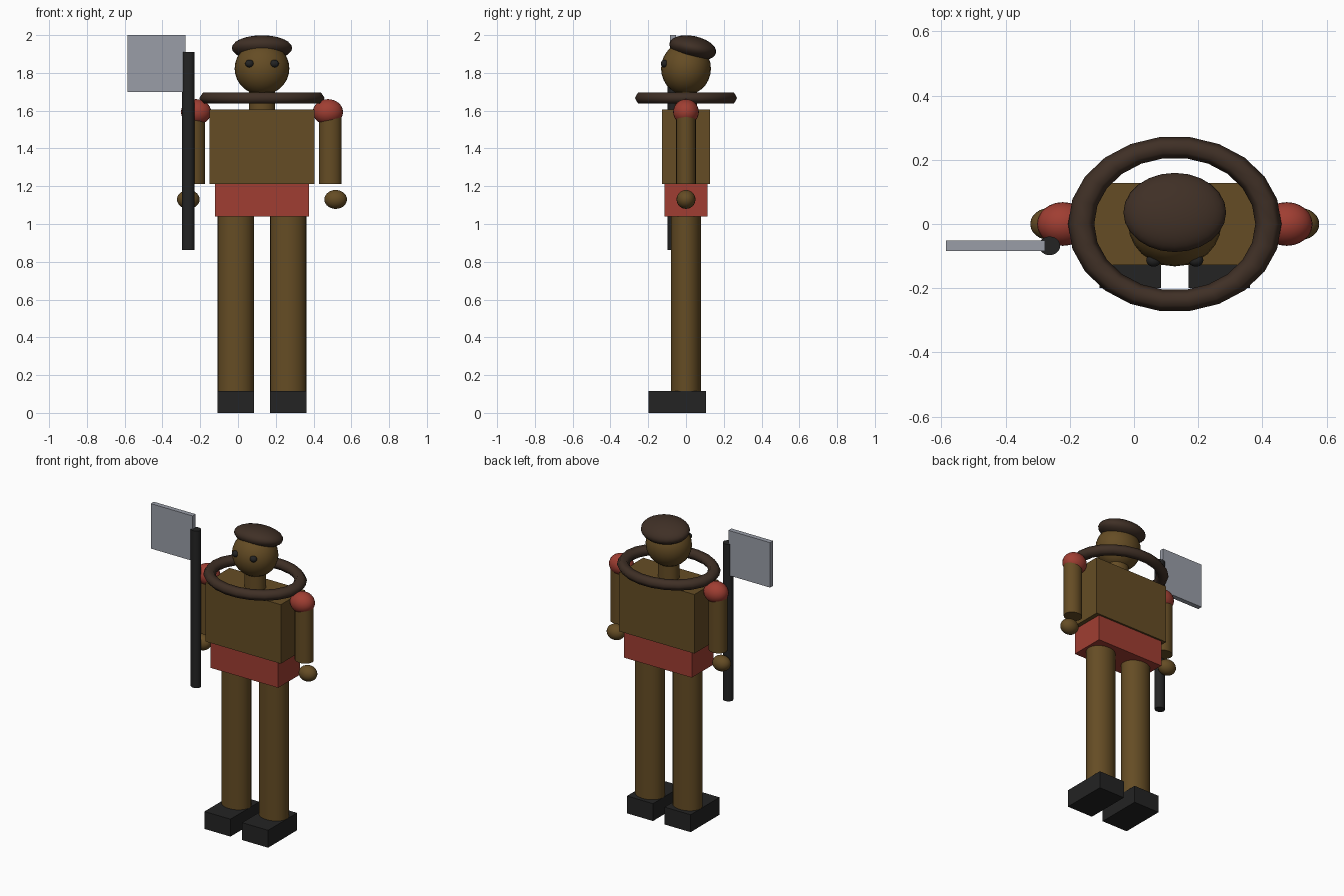
import bpy
from math import radians

if "Cube" in bpy.data.objects:
    bpy.data.objects.remove(bpy.data.objects["Cube"], do_unlink=True)

CX = 0.127  # centre line of the figure


def material(name, rgb):
    m = bpy.data.materials.new(name)
    m.use_nodes = True
    m.diffuse_color = (*rgb, 1)
    m.node_tree.nodes["Principled BSDF"].inputs["Base Color"].default_value = (*rgb, 1)
    return m


brown = material("olive brown", (0.13, 0.073, 0.018))
red = material("brick red", (0.35, 0.048, 0.032))
dark_brown = material("dark brown", (0.05, 0.029, 0.019))
black = material("black", (0.017, 0.017, 0.017))
steel = material("steel grey", (0.32, 0.34, 0.39))


def finish(name, mat, scale, smooth=None):
    ob = bpy.context.object
    ob.name = name
    ob.scale = scale
    ob.data.materials.append(mat)
    if smooth:
        bpy.ops.object.shade_smooth_by_angle(angle=radians(smooth))
    return ob


def box(name, mat, centre, size):
    bpy.ops.mesh.primitive_cube_add(size=1, location=centre)
    return finish(name, mat, size)


def ball(name, mat, centre, radii, tilt=0):
    bpy.ops.mesh.primitive_uv_sphere_add(segments=24, ring_count=14, radius=1,
                                         location=centre, rotation=(radians(tilt), 0, 0))
    return finish(name, mat, radii, 60)


def rod(name, mat, x, y, z0, z1, rx, ry):
    bpy.ops.mesh.primitive_cylinder_add(vertices=24, radius=1, depth=1,
                                        location=(x, y, (z0 + z1) / 2))
    return finish(name, mat, (rx, ry, z1 - z0), 40)


# Trunk
box("torso", brown, (CX, 0, 1.409), (0.556, 0.254, 0.394))
box("pelvis", red, (CX, 0, 1.126), (0.5, 0.23, 0.174))
rod("neck", brown, CX, 0, 1.6, 1.73, 0.069, 0.058)

# Limbs, mirrored about the centre line
for side, s in (("left", 1), ("right", -1)):
    leg_x = CX + s * 0.139
    rod(side + "_leg", brown, leg_x, 0, 0.11, 1.045, 0.096, 0.08)
    box(side + "_foot", black, (leg_x, -0.047, 0.058), (0.192, 0.305, 0.116))
    ball(side + "_shoulder", red, (CX + s * 0.349, 0, 1.593), (0.08, 0.068, 0.068))
    rod(side + "_arm", brown, CX + s * 0.362, 0, 1.212, 1.57, 0.06, 0.052)
    ball(side + "_hand", brown, (CX + s * 0.39, 0, 1.13), (0.06, 0.05, 0.05))
    ball(side + "_eye", black, (CX + s * 0.066, -0.113, 1.849), (0.023, 0.02, 0.02))

# Head and tilted cap of hair
ball("head", brown, (CX, 0, 1.823), (0.145, 0.132, 0.14))
ball("hair", dark_brown, (CX, 0.036, 1.932), (0.16, 0.126, 0.063), -12)

# Ring collar around the neck
bpy.ops.mesh.primitive_torus_add(major_segments=22, minor_segments=6, major_radius=0.24,
                                 minor_radius=0.0335, location=(CX, 0, 1.667))
finish("ring_collar", dark_brown, (1.215, 1, 1), 80)

# Pole axe
rod("axe_pole", black, -0.263, -0.068, 0.862, 1.91, 0.033, 0.029)
box("axe_blade", steel, (-0.431, -0.068, 1.85), (0.308, 0.032, 0.3))
